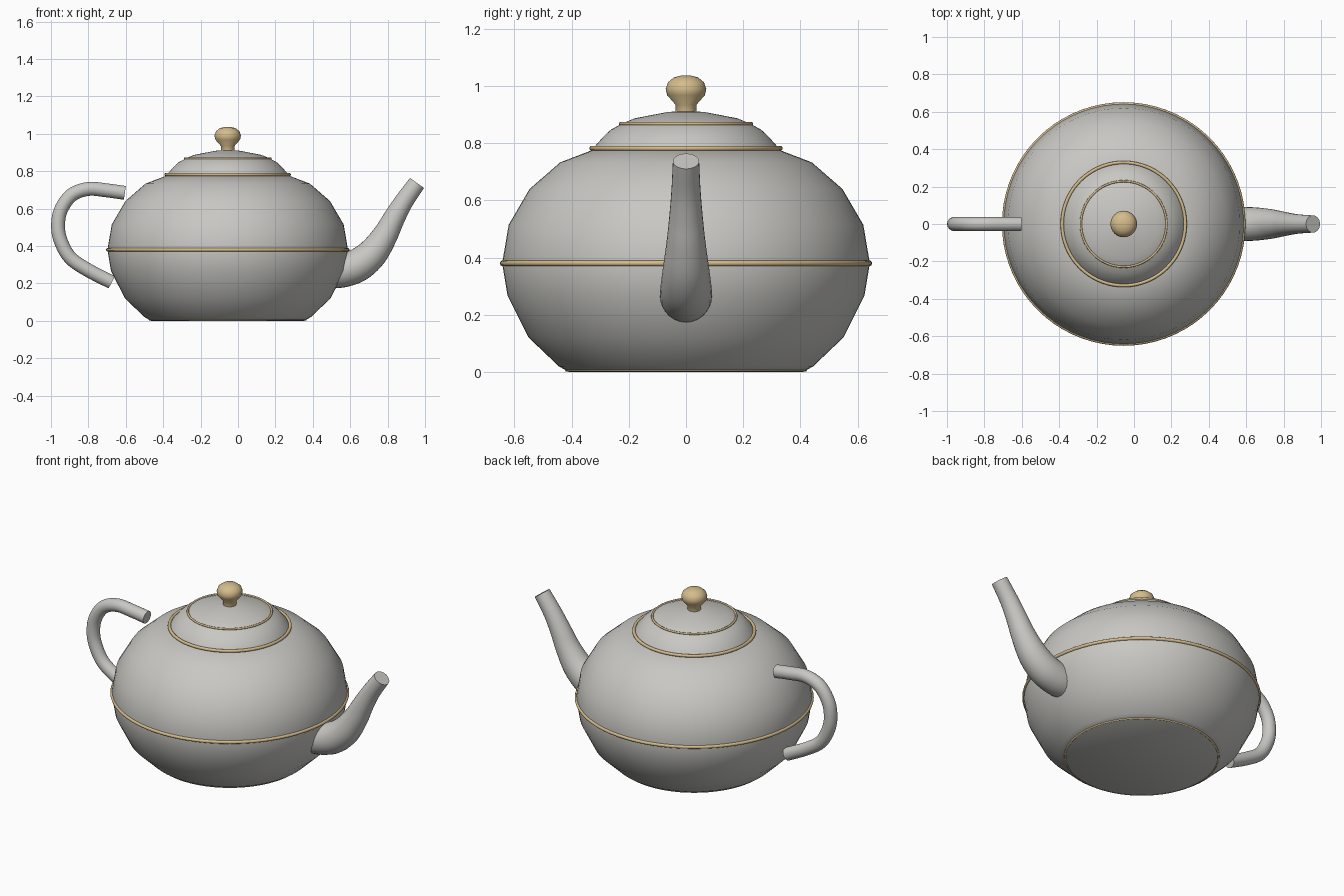
import bpy, bmesh, math
from mathutils import Vector

if "Cube" in bpy.data.objects:
    bpy.data.objects.remove(bpy.data.objects["Cube"])

CX = -0.055  # body axis


def material(name, rgb):
    m = bpy.data.materials.new(name)
    m.diffuse_color = (*rgb, 1)
    m.use_nodes = True
    m.node_tree.nodes["Principled BSDF"].inputs["Base Color"].default_value = m.diffuse_color
    return m


SILVER = material("silver grey", (0.58, 0.575, 0.545))
GOLD = material("soft gold", (0.66, 0.50, 0.26))


def finish(bm, name, mat, angle):
    bmesh.ops.remove_doubles(bm, verts=bm.verts, dist=1e-5)
    bmesh.ops.recalc_face_normals(bm, faces=bm.faces)
    me = bpy.data.meshes.new(name)
    bm.to_mesh(me)
    bm.free()
    ob = bpy.data.objects.new(name, me)
    bpy.context.collection.objects.link(ob)
    me.materials.append(mat)
    bpy.ops.object.select_all(action='DESELECT')
    ob.select_set(True)
    bpy.context.view_layer.objects.active = ob
    bpy.ops.object.shade_smooth_by_angle(angle=math.radians(angle))
    return ob


def bridge(bm, rings, caps=True):
    for a, b in zip(rings, rings[1:]):
        n = len(a)
        for i in range(n):
            j = (i + 1) % n
            bm.faces.new((a[i], a[j], b[j], b[i]))
    if caps:
        bm.faces.new(rings[0])
        bm.faces.new(rings[-1])


def lathe(name, profile, mat, n=72, angle=45):
    bm = bmesh.new()
    rings = [[bm.verts.new((CX + r * math.cos(2 * math.pi * i / n),
                            r * math.sin(2 * math.pi * i / n), z))
              for i in range(n)] for r, z in profile]
    bridge(bm, rings)
    return finish(bm, name, mat, angle)


def trim_ring(name, radius, z, minor):
    bpy.ops.mesh.primitive_torus_add(location=(CX, 0, z), major_radius=radius, minor_radius=minor,
                                     major_segments=72, minor_segments=10)
    ob = bpy.context.object
    ob.name = name
    ob.data.materials.append(GOLD)
    bpy.ops.object.shade_smooth()


def tube(name, pts, mat, n=28, sub=5):
    """Tapered tube in the xz plane through (x, z, radius) points."""
    p = [Vector(q) for q in pts]
    p = [2 * p[0] - p[1]] + p + [2 * p[-1] - p[-2]]
    path = []
    for k in range(1, len(p) - 2):
        a, b, c, d = p[k - 1:k + 3]
        for s in range(sub):
            t = s / sub
            path.append(0.5 * (2 * b + (c - a) * t + (2 * a - 5 * b + 4 * c - d) * t * t
                               + (3 * b - a - 3 * c + d) * t ** 3))
    path.append(p[-2])
    bm = bmesh.new()
    rings = []
    for k, q in enumerate(path):
        d = path[min(k + 1, len(path) - 1)] - path[max(k - 1, 0)]
        nrm = Vector((-d.y, d.x)).normalized()
        ring = []
        for i in range(n):
            c = q.z * math.cos(2 * math.pi * i / n)
            s = q.z * math.sin(2 * math.pi * i / n)
            ring.append(bm.verts.new((q.x + nrm.x * c, s, q.y + nrm.y * c)))
        rings.append(ring)
    bridge(bm, rings)
    return finish(bm, name, mat, 45)


# Pot body, lid and knob
lathe("pot_body", [(0.41, 0.0), (0.445, 0.02), (0.55, 0.12), (0.624, 0.267), (0.643, 0.38),
                   (0.62, 0.515), (0.547, 0.64), (0.44, 0.733), (0.325, 0.777)], SILVER)
lathe("lid", [(0.325, 0.775), (0.318, 0.79), (0.287, 0.825), (0.263, 0.847), (0.225, 0.868),
              (0.18, 0.887), (0.065, 0.909), (0.02, 0.912)], SILVER)
lathe("lid_knob", [(0.036, 0.905), (0.037, 0.935), (0.066, 0.968), (0.071, 0.99), (0.063, 1.013),
                   (0.042, 1.03), (0.018, 1.036), (0.004, 1.037)], GOLD, n=40, angle=60)

# Gold trim
trim_ring("belly_band", 0.641, 0.38, 0.010)
trim_ring("rim_band", 0.329, 0.782, 0.009)
trim_ring("lid_band", 0.229, 0.868, 0.006)
trim_ring("foot_band", 0.417, 0.007, 0.006)

# Handle and spout
R = 0.037
tube("handle", [(-0.605, 0.684, R), (-0.70, 0.697, R), (-0.80, 0.705, R), (-0.89, 0.672, R),
                (-0.948, 0.59, R), (-0.962, 0.50, R), (-0.945, 0.42, R), (-0.895, 0.335, R),
                (-0.80, 0.27, R), (-0.675, 0.206, R)], SILVER)
tube("spout", [(0.50, 0.262, 0.09), (0.57, 0.272, 0.091), (0.645, 0.30, 0.089), (0.72, 0.362, 0.081),
               (0.785, 0.455, 0.068), (0.83, 0.54, 0.059), (0.885, 0.635, 0.051),
               (0.957, 0.737, 0.046)], SILVER)
